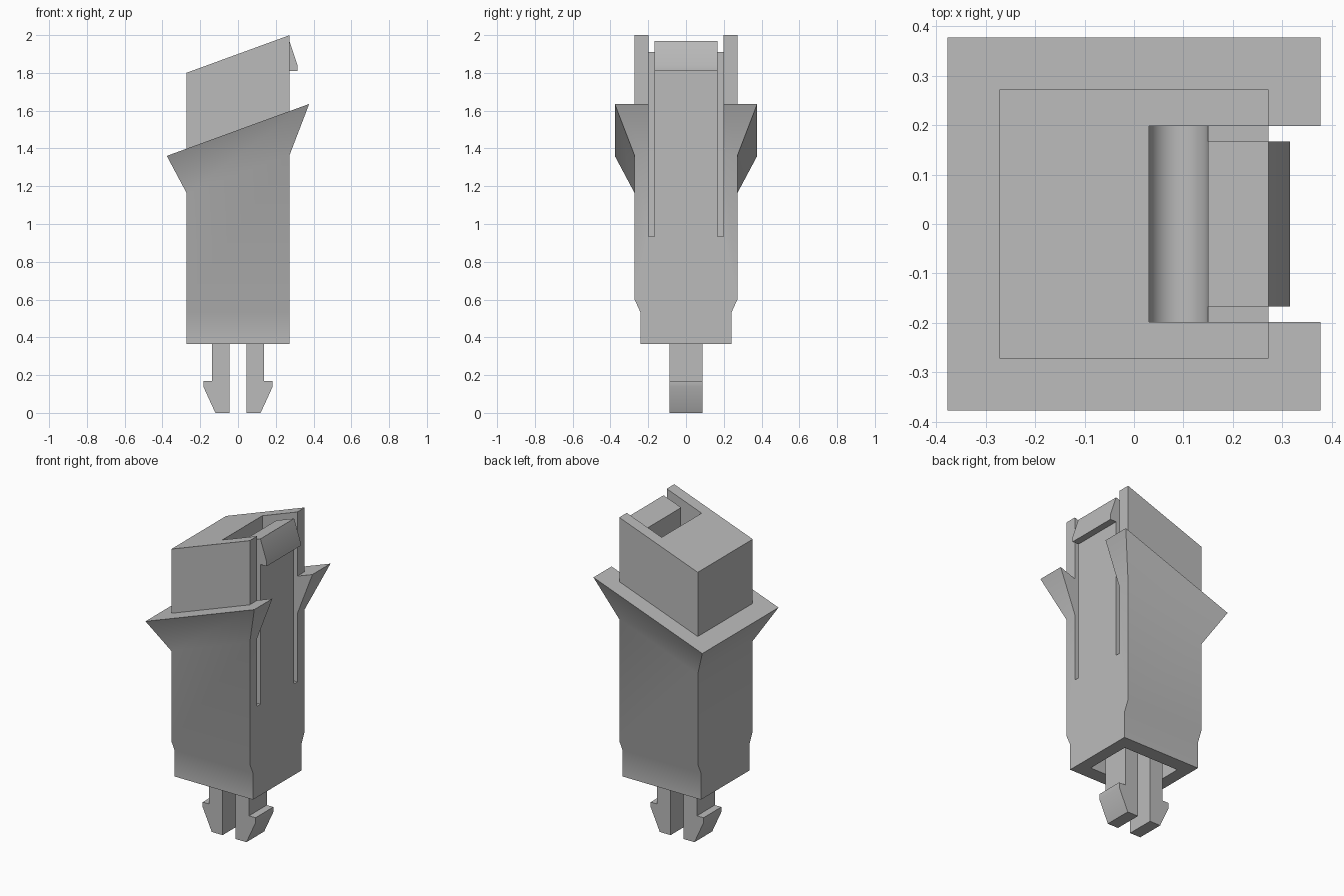
import bpy, bmesh, math

cube = bpy.data.objects.get("Cube")
if cube:
    bpy.data.objects.remove(cube, do_unlink=True)

grey = bpy.data.materials.new("grey plastic")
grey.use_nodes = True
colour = (0.5, 0.5, 0.5, 1)
grey.diffuse_color = colour
grey.node_tree.nodes["Principled BSDF"].inputs["Base Color"].default_value = colour


def finish(name, bm):
    bmesh.ops.recalc_face_normals(bm, faces=bm.faces[:])
    mesh = bpy.data.meshes.new(name)
    bm.to_mesh(mesh)
    bm.free()
    mesh.materials.append(grey)
    obj = bpy.data.objects.new(name, mesh)
    bpy.context.scene.collection.objects.link(obj)
    return obj


def activate(obj):
    bpy.ops.object.select_all(action="DESELECT")
    obj.select_set(True)
    bpy.context.view_layer.objects.active = obj


def smooth(obj):
    activate(obj)
    bpy.ops.object.shade_smooth_by_angle(angle=math.radians(30))


def extrude(name, profile, half_width):
    """Extrude an x-z profile symmetrically along y."""
    bm = bmesh.new()
    a, b = [[bm.verts.new((x, y, z)) for x, z in profile]
            for y in (-half_width, half_width)]
    bm.faces.new(a)
    bm.faces.new(b[::-1])
    for i in range(len(a)):
        j = (i + 1) % len(a)
        bm.faces.new((a[i], a[j], b[j], b[i]))
    return finish(name, bm)


def loft(name, rings):
    """Skin rectangles given as half x, half y, centre height, slope along x."""
    bm = bmesh.new()
    loops = [[bm.verts.new((sx * hx, sy * hy, z + slope * sx * hx))
              for sx, sy in ((-1, -1), (1, -1), (1, 1), (-1, 1))]
             for hx, hy, z, slope in rings]
    for low, high in zip(loops, loops[1:]):
        for i in range(4):
            j = (i + 1) % 4
            bm.faces.new((low[i], low[j], high[j], high[i]))
    bm.faces.new(loops[0])
    bm.faces.new(loops[-1])
    return finish(name, bm)


def cut(obj, cutter):
    cutter.hide_render = True
    mod = obj.modifiers.new("cut", "BOOLEAN")
    mod.operation = "DIFFERENCE"
    mod.solver = "EXACT"
    mod.object = cutter
    activate(obj)
    bpy.ops.object.modifier_apply(modifier=mod.name)
    bpy.data.objects.remove(cutter, do_unlink=True)


# Housing with narrowed foot, flared slanted collar and slanted top
W, FLARE, FOOT, SLOPE = 0.272, 0.377, 0.24, 0.365
housing = loft("housing", [
    (W, FOOT, 0.365, 0),
    (W, FOOT, 0.53, 0),
    (W, W, 0.60, 0),
    (W, W, 1.263, SLOPE),
    (FLARE, FLARE, 1.498, SLOPE),
    (W, W, 1.498, SLOPE),
    (W, W, 1.90, SLOPE),
])

# Channel behind and beside the latch, with a rounded floor
floor_z, back, front, radius = 0.935, 0.03, 0.15, 0.06
arc = [(back + radius - radius * math.cos(t), floor_z - radius * math.sin(t))
       for t in (math.pi * i / 24 for i in range(25))]
cut(housing, extrude("channel_cutter",
                     [(back, 2.2)] + arc + [(0.5, floor_z), (0.5, 2.2)], 0.198))

# Open recess in the underside
cut(housing, extrude("recess_cutter",
                     [(-0.195, 0.2), (0.195, 0.2), (0.195, 0.67), (-0.195, 0.67)], 0.15))
smooth(housing)

# Springy latch with hook
latch = extrude("latch", [
    (front, floor_z), (front, 1.926), (W, 1.97), (0.315, 1.84),
    (0.315, 1.81), (W, 1.81), (W, floor_z)], 0.167)
smooth(latch)

# Pair of barbed snap prongs
prong = [(0.045, 0.67), (0.045, 0), (0.12, 0), (0.183, 0.138),
         (0.183, 0.17), (0.138, 0.17), (0.138, 0.67)]
for side, name in ((1, "left_prong"), (-1, "right_prong")):
    smooth(extrude(name, [(side * x, z) for x, z in prong], 0.088))
